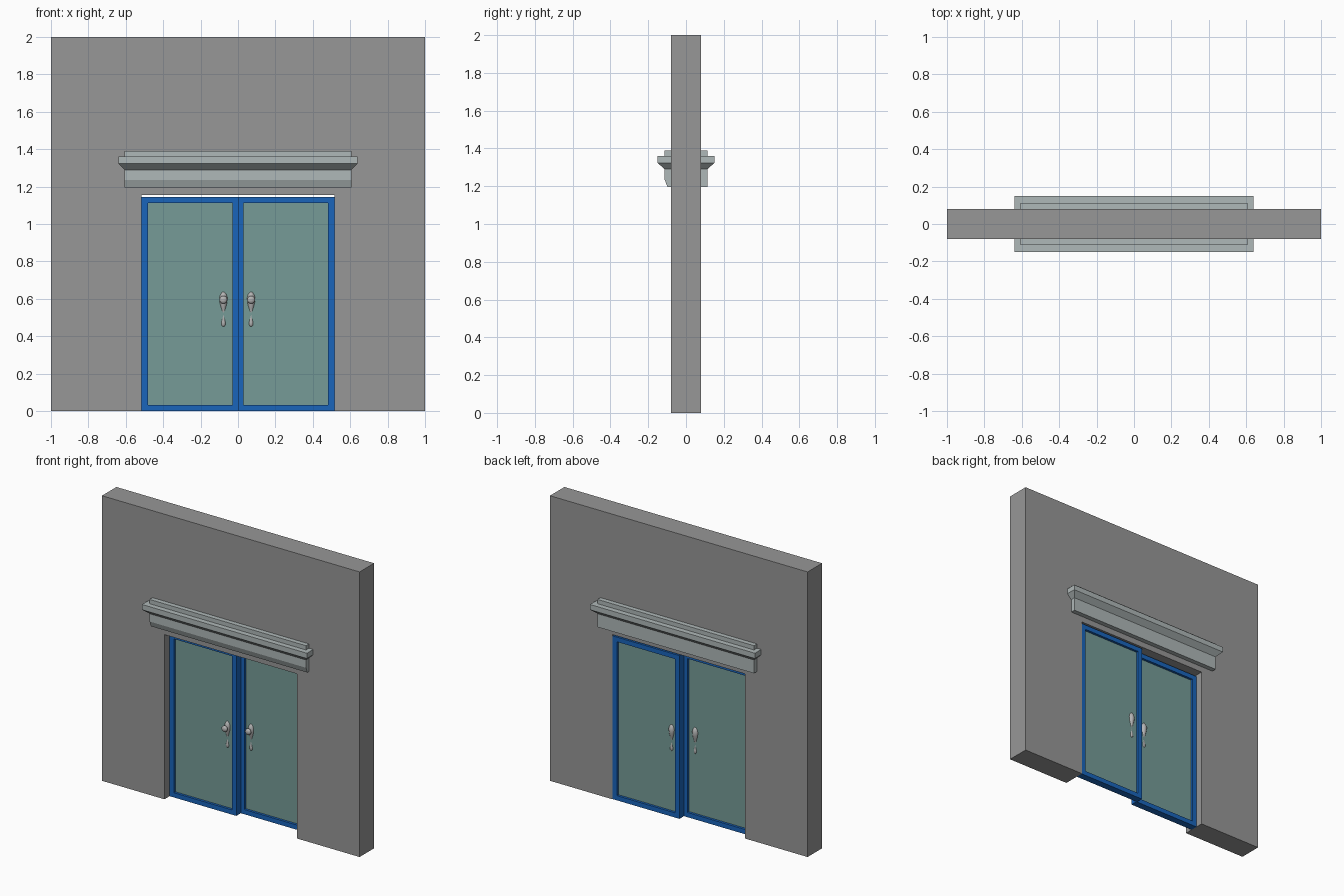
import bpy, bmesh
from math import cos, sin, pi

if "Cube" in bpy.data.objects:
    bpy.data.objects.remove(bpy.data.objects["Cube"])


def material(name, rgb):
    m = bpy.data.materials.new(name)
    m.diffuse_color = (*rgb, 1)
    m.use_nodes = True
    m.node_tree.nodes["Principled BSDF"].inputs["Base Color"].default_value = m.diffuse_color
    return m


WALL = material("wall_grey", (0.31, 0.31, 0.31))
STONE = material("pale_stone", (0.43, 0.48, 0.48))
BLUE = material("blue_paint", (0.01, 0.13, 0.5))
GLASS = material("tinted_glass", (0.18, 0.33, 0.31))
METAL = material("handle_metal", (0.45, 0.45, 0.45))


def finish(bm, name, mat, smooth=False):
    bmesh.ops.recalc_face_normals(bm, faces=bm.faces)
    me = bpy.data.meshes.new(name)
    bm.to_mesh(me)
    bm.free()
    me.materials.append(mat)
    ob = bpy.data.objects.new(name, me)
    bpy.context.collection.objects.link(ob)
    for p in me.polygons:
        p.use_smooth = smooth
    return ob


def loft(bm, rings):
    """Skin a stack of equal-length point rings and cap both ends."""
    rows = [[bm.verts.new(p) for p in r] for r in rings]
    n = len(rows[0])
    for a, b in zip(rows, rows[1:]):
        for i in range(n):
            j = (i + 1) % n
            bm.faces.new((a[i], a[j], b[j], b[i]))
    bm.faces.new(rows[0])
    bm.faces.new(rows[-1])


def prism(name, outline, y0, y1, mat):
    """Extrude an x-z outline along y."""
    bm = bmesh.new()
    loft(bm, [[(x, y, z) for x, z in outline] for y in (y0, y1)])
    return finish(bm, name, mat)


def rect(x0, x1, z0, z1):
    return [(x0, z0), (x1, z0), (x1, z1), (x0, z1)]


# Wall with a doorway cut from its lower edge
W, H = 0.515, 1.155
prism("wall", [(-1, 0), (-W, 0), (-W, H), (W, H), (W, 0), (1, 0), (1, 2), (-1, 2)],
      -0.08, 0.08, WALL)


# Sliding leaf: rectangular frame ring with a thin pane in the middle
def door_leaf(side, x0, x1, y):
    top, bar, t = 1.145, 0.033, 0.025
    outer = rect(x0, x1, 0, top)
    inner = rect(x0 + bar, x1 - bar, bar, top - bar)
    bm = bmesh.new()
    loops = [[bm.verts.new((x, yy, z)) for x, z in o]
             for o, yy in ((outer, y - t), (outer, y + t), (inner, y + t), (inner, y - t))]
    for k in range(4):
        a, b = loops[k], loops[(k + 1) % 4]
        for i in range(4):
            j = (i + 1) % 4
            bm.faces.new((a[i], a[j], b[j], b[i]))
    finish(bm, side + "_door_frame", BLUE)
    prism(side + "_door_glass", inner, y - 0.008, y + 0.008, GLASS)


# Handle: flattened turned grip with a drop tail, plus a round knob on the front
def handle(side, x, y):
    profile = [(0.45, 0.007), (0.46, 0.013), (0.475, 0.013), (0.5, 0.008), (0.525, 0.007),
               (0.55, 0.014), (0.58, 0.021), (0.605, 0.023), (0.625, 0.017),
               (0.635, 0.010), (0.64, 0.004)]
    bm = bmesh.new()
    n = 16
    loft(bm, [[(x + r * cos(2 * pi * i / n), y + 1.1 * r * sin(2 * pi * i / n), z)
               for i in range(n)] for z, r in profile])
    finish(bm, side + "_handle_grip", METAL, True)
    bm = bmesh.new()
    knob = [(0.0, 0.010), (0.027, 0.010), (0.029, 0.016), (0.035, 0.021),
            (0.043, 0.021), (0.049, 0.016), (0.052, 0.006)]
    loft(bm, [[(x + r * cos(2 * pi * i / n), y - d, 0.595 + r * sin(2 * pi * i / n))
               for i in range(n)] for d, r in knob])
    finish(bm, side + "_handle_knob", METAL, True)


for side, x0, x1, y, hx in (("left", -W, 0.003, 0.002, -0.078),
                            ("right", -0.003, W, 0.052, 0.07)):
    door_leaf(side, x0, x1, y)
    handle(side, hx, y)

# Moulded cornice over the doorway on each face: (height, half length, reach)
for name, sign, foot in (("front_cornice", -1, 0.098), ("back_cornice", 1, 0.113)):
    steps = [(1.196, 0.607, foot), (1.235, 0.607, 0.113), (1.29, 0.607, 0.113),
             (1.323, 0.64, 0.15), (1.36, 0.64, 0.15), (1.36, 0.607, 0.113),
             (1.39, 0.607, 0.113)]
    bm = bmesh.new()
    loft(bm, [[(-h, sign * 0.079, z), (h, sign * 0.079, z), (h, sign * r, z), (-h, sign * r, z)]
              for z, h, r in steps])
    finish(bm, name, STONE)
